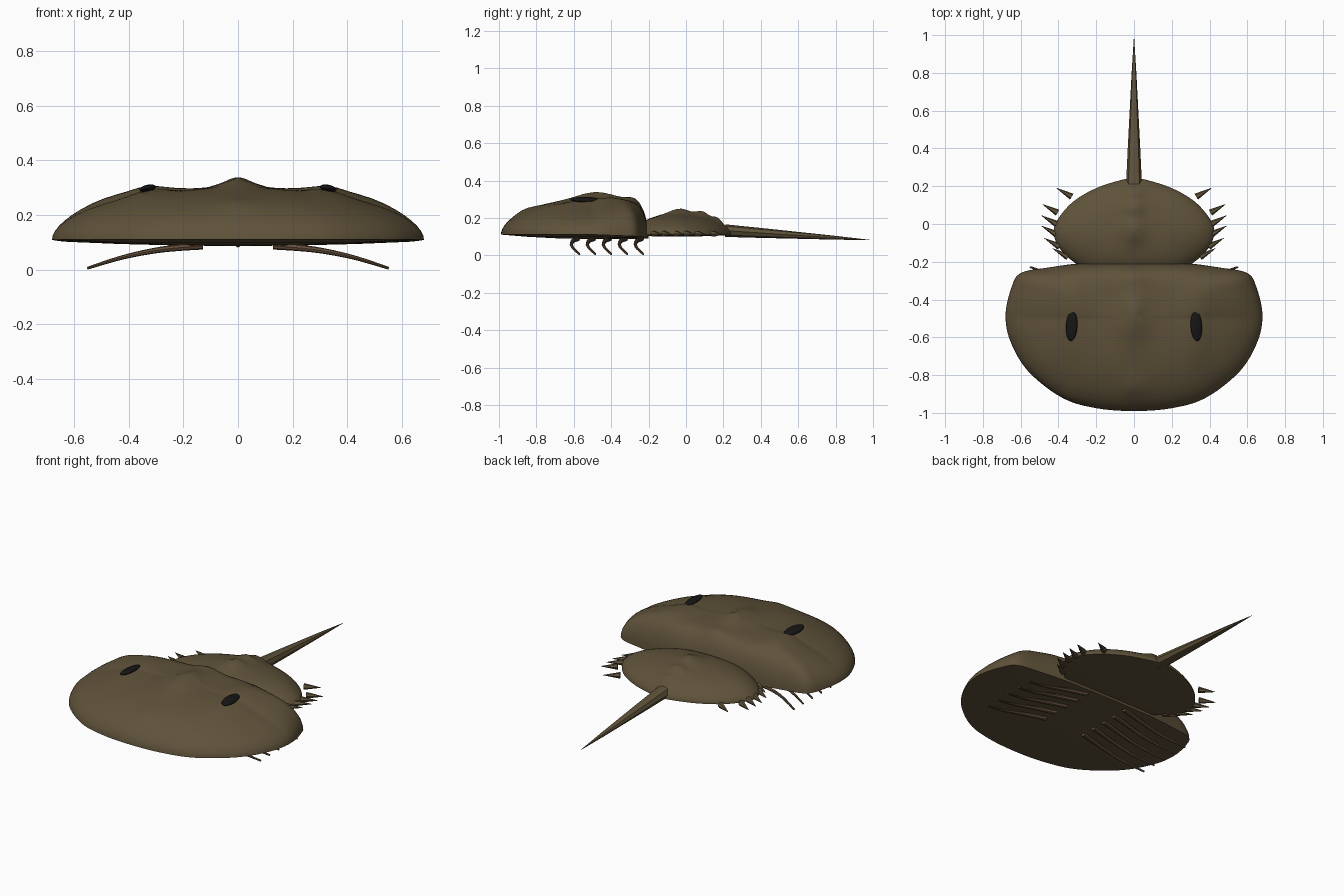
import bpy, bmesh, math
from mathutils import Vector

cube = bpy.data.objects.get("Cube")
if cube:
    bpy.data.objects.remove(cube, do_unlink=True)


def material(name, rgb):
    m = bpy.data.materials.new(name)
    m.use_nodes = True
    m.diffuse_color = (*rgb, 1)
    bsdf = m.node_tree.nodes["Principled BSDF"]
    bsdf.inputs["Base Color"].default_value = (*rgb, 1)
    bsdf.inputs["Roughness"].default_value = 0.7
    return m


shell_brown = material("shell brown", (0.115, 0.085, 0.042))
leg_brown = material("leg brown", (0.13, 0.08, 0.045))
eye_black = material("eye black", (0.008, 0.008, 0.008))


def finish(bm, name, mat, angle=40):
    bmesh.ops.recalc_face_normals(bm, faces=bm.faces)
    me = bpy.data.meshes.new(name)
    bm.to_mesh(me)
    bm.free()
    me.materials.append(mat)
    ob = bpy.data.objects.new(name, me)
    bpy.context.collection.objects.link(ob)
    bpy.ops.object.select_all(action="DESELECT")
    ob.select_set(True)
    bpy.context.view_layer.objects.active = ob
    bpy.ops.object.shade_smooth_by_angle(angle=math.radians(angle))
    return ob


def spline(pts, steps, closed=False):
    """Catmull-Rom curve through the points."""
    n, out = len(pts), []
    get = lambda i: Vector(pts[i % n] if closed else pts[min(max(i, 0), n - 1)])
    for i in range(n if closed else n - 1):
        a, b, c, d = (get(i + k) for k in (-1, 0, 1, 2))
        for k in range(steps):
            t = k / steps
            out.append(0.5 * (2 * b + (c - a) * t + (2 * a - 5 * b + 4 * c - d) * t * t
                              + (3 * b - a - 3 * c + d) * t ** 3))
    if not closed:
        out.append(get(n - 1))
    return out


def bump(v, centre, width):
    return math.exp(-((v - centre) / width) ** 2)


def skin(bm, rings):
    for a, b in zip(rings, rings[1:]):
        for i in range(len(a)):
            j = (i + 1) % len(a)
            bm.faces.new((a[i], a[j], b[j], b[i]))


def shell(name, half, centre, top, under, rings=18):
    """Domed plate over a mirrored outline, with a shallow underside."""
    full = half + [(-x, y) for x, y in half[-2:0:-1]]
    outline = spline(full, 6, closed=True)
    c = Vector(centre)
    bm = bmesh.new()

    def layer(s, height):
        row = []
        for p in outline:
            q = c + (p - c) * s
            row.append(bm.verts.new((q.x, q.y, height(q.x, q.y, s, (p - c).normalized().y))))
        return row

    steps = [math.sin(math.pi / 2 * k / rings) for k in range(1, rings + 1)]
    up = [layer(s, top) for s in steps]
    down = [layer(s, under) for s in (1, 0.7, 0.35)]
    skin(bm, up + down)
    for row, height in ((up[0], top), (down[-1], under)):
        tip = bm.verts.new((*centre, height(*centre, 0, 0)))
        for i in range(len(row)):
            bm.faces.new((row[i], row[(i + 1) % len(row)], tip))
    return finish(bm, name, shell_brown)


def tube(name, path, radii, mat, sides=8, flat=1.0):
    """Tapering limb along a path; the last radius may be tiny."""
    bm = bmesh.new()
    rows = []
    for i, p in enumerate(path):
        d = (path[min(i + 1, len(path) - 1)] - path[max(i - 1, 0)]).normalized()
        side = d.cross(Vector((0, 0, 1))).normalized()
        up = side.cross(d)
        rows.append([bm.verts.new(p + radii[i] * (side * math.cos(a) + up * flat * math.sin(a)))
                     for a in (math.tau * k / sides for k in range(sides))])
    skin(bm, rows)
    bm.faces.new(rows[0])
    bm.faces.new(rows[-1])
    return finish(bm, name, mat)


# Front shell: broad horseshoe with a steep rear wall, keel and eye ridges
def front_top(x, y, s, dy):
    p = 2.4 + 5 * min(max(dy * 1.4, 0), 1)
    dome = max(0, 1 - s ** p) ** 0.55
    keel = bump(x, 0, 0.07) * (0.04 * bump(y, -0.48, 0.13) + 0.02 * bump(y, -0.27, 0.05)
                               + 0.015 * bump(y, -0.87, 0.06))
    ridge = 0.02 * bump(abs(x), 0.33, 0.07) * bump(y, -0.5, 0.22)
    return front_under(x, y, s, dy) * (1 - dome) + dome * (0.298 + keel + ridge)


def front_under(x, y, s, dy):
    return 0.087 + 0.024 * s * s * (1 - 0.9 * min(max(dy * 1.2, 0), 1))


shell("front_shell",
      [(0, -0.2), (0.25, -0.205), (0.45, -0.23), (0.6, -0.26), (0.65, -0.34), (0.68, -0.48),
       (0.655, -0.62), (0.56, -0.78), (0.38, -0.92), (0.2, -0.975), (0, -0.99)],
      (0, -0.5), front_top, front_under)


# Rear shell: rounded shield tapering to the tail, with keel knobs
def rear_top(x, y, s, dy):
    dome = max(0, 1 - s ** 2.4) ** 0.6
    keel = bump(x, 0, 0.06) * (0.03 * bump(y, -0.03, 0.07) + 0.03 * bump(y, 0.09, 0.04)
                               + 0.03 * bump(y, 0.17, 0.03))
    return 0.112 + dome * (0.108 + keel)


def rear_under(x, y, s, dy):
    return 0.1 + 0.008 * s * s


shell("rear_shell",
      [(0, 0.24), (0.06, 0.235), (0.2, 0.19), (0.32, 0.12), (0.4, 0.03), (0.425, -0.04),
       (0.4, -0.12), (0.32, -0.2), (0.2, -0.26), (0, -0.28)],
      (0, -0.05), rear_top, rear_under)

# Tail spike
tail = [Vector((0, 0.21 + 0.775 * t, 0.132 - 0.05 * t)) for t in (0, 0.25, 0.5, 0.75, 1)]
tube("tail_spike", tail, [0.042, 0.033, 0.023, 0.013, 0.001], shell_brown, flat=0.8)

spine_tips = [(0.41, 0.19), (0.485, 0.105), (0.49, 0.045), (0.49, -0.01), (0.475, -0.075), (0.43, -0.13)]
for side, label in ((1, "left"), (-1, "right")):
    # Edge spines pointing outward and back
    for i, (x, y) in enumerate(spine_tips):
        path = [Vector((side * (x - 0.08), y - 0.045, 0.115)), Vector((side * x, y, 0.112))]
        tube(f"{label}_spine_{i + 1}", path, [0.018, 0.001], shell_brown, 6)

    # Walking legs
    for i in range(5):
        y = -0.595 + 0.0855 * i
        knots = [(0.13, y + 0.015, 0.088), (0.28, y - 0.012, 0.074),
                 (0.42, y - 0.014, 0.046), (0.55, y + 0.025, 0.006)]
        path = spline([(side * a, b, c) for a, b, c in knots], 5)
        radii = [0.014 - 0.009 * k / (len(path) - 1) for k in range(len(path))]
        tube(f"{label}_leg_{i + 1}", path, radii, leg_brown)

    # Eyes set on the ridges
    bm = bmesh.new()
    bmesh.ops.create_uvsphere(bm, u_segments=20, v_segments=10, radius=1)
    eye = finish(bm, f"{label}_eye", eye_black)
    eye.scale = (0.031, 0.08, 0.013)
    eye.location = (side * 0.33, -0.54, 0.298)
    eye.rotation_euler = (0, side * 0.2, side * 0.06)
